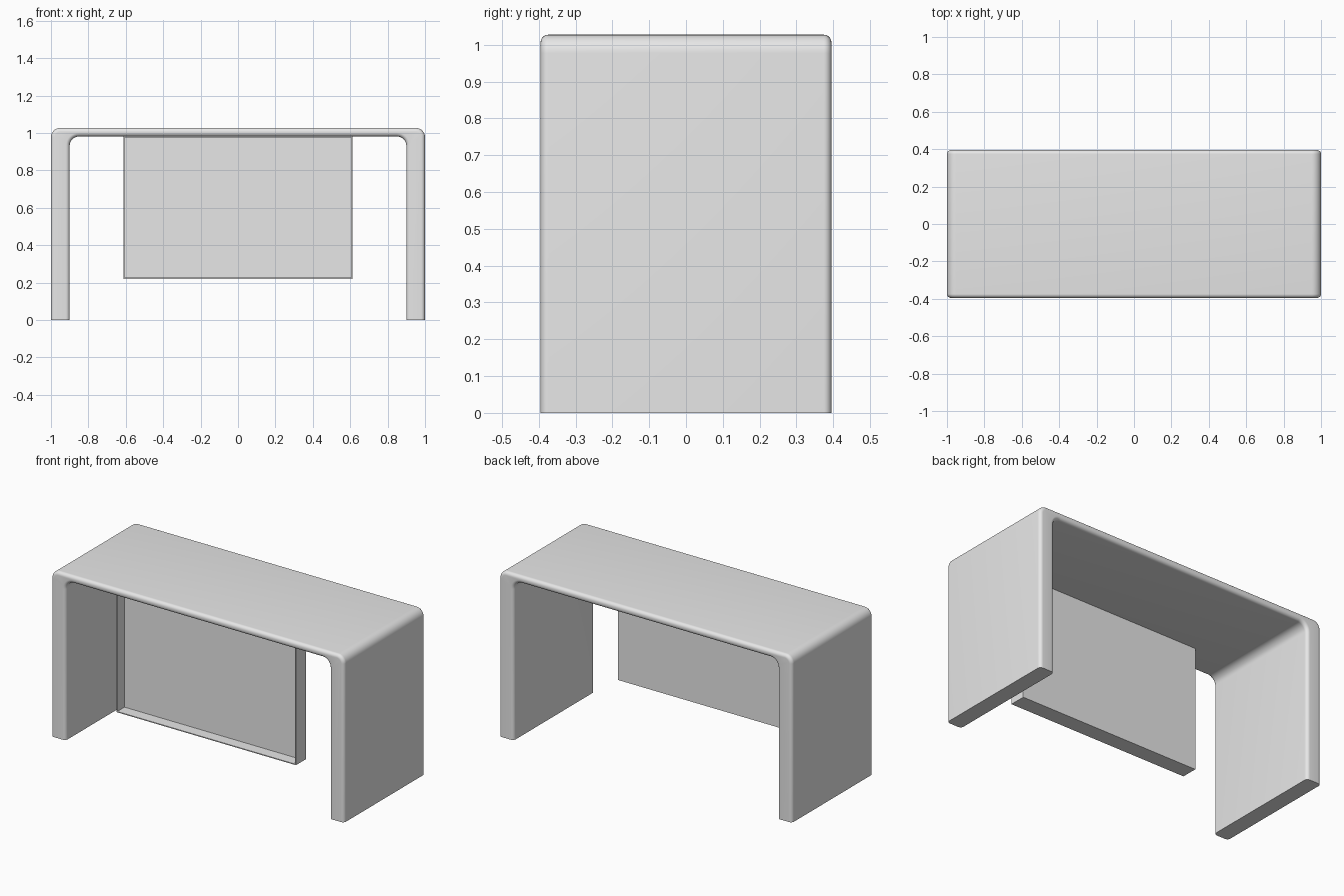
import bpy
import bmesh
from math import sin, cos, pi, radians

cube = bpy.data.objects.get("Cube")
if cube:
    bpy.data.objects.remove(cube)

grey = bpy.data.materials.new("light_grey")
grey.use_nodes = True
colour = (0.8, 0.8, 0.8, 1)
grey.diffuse_color = colour
grey.node_tree.nodes["Principled BSDF"].inputs["Base Color"].default_value = colour

HEIGHT, UNDERSIDE = 1.027, 0.981
DEPTH = 0.395          # half depth
EDGE = 0.021           # rounding of the long front and back edges
STEPS = 8


def finish(name, bm):
    bmesh.ops.recalc_face_normals(bm, faces=bm.faces)
    mesh = bpy.data.meshes.new(name)
    bm.to_mesh(mesh)
    bm.free()
    mesh.materials.append(grey)
    obj = bpy.data.objects.new(name, mesh)
    bpy.context.collection.objects.link(obj)
    return obj


def half_arch(width, top, radius):
    """Right half of an arch outline, from the foot up to the top."""
    pts = [(width, 0)]
    for i in range(STEPS + 1):
        a = pi / 2 * i / STEPS
        pts.append((width - radius + radius * cos(a), top - radius + radius * sin(a)))
    return pts


def arch(width, top, radius):
    right = half_arch(width, top, radius)
    return right + [(-x, z) for x, z in reversed(right)]


def desk_outline(inset):
    outer = arch(1 - inset, HEIGHT - inset, 0.05 - inset)
    inner = arch(0.9 + inset, UNDERSIDE + inset, 0.05 + inset)
    return outer + inner[::-1]


# Desk body: top and two slab legs in one rounded arch, lofted front to back
front = []
for i in range(STEPS + 1):
    a = pi / 2 * i / STEPS
    front.append((EDGE * (1 - sin(a)), -DEPTH + EDGE * (1 - cos(a))))
stations = front + [(inset, -y) for inset, y in reversed(front)]

bm = bmesh.new()
rings = [[bm.verts.new((x, y, z)) for x, z in desk_outline(inset)] for inset, y in stations]
for a, b in zip(rings, rings[1:]):
    for i in range(len(a)):
        j = (i + 1) % len(a)
        bm.faces.new((a[i], a[j], b[j], b[i]))
bm.faces.new(rings[0])
bm.faces.new(rings[-1])
desk = finish("desk_body", bm)
bpy.context.view_layer.objects.active = desk
desk.select_set(True)
bpy.ops.object.shade_smooth_by_angle(angle=radians(35))

# Modesty panel: shallow tray hung below the top, open to the front
bm = bmesh.new()
bmesh.ops.create_cube(bm, size=1)
for v in bm.verts:
    v.co.x *= 1.225
    v.co.y = v.co.y * 0.1 - 0.26
    v.co.z = UNDERSIDE if v.co.z > 0 else 0.22
bm.normal_update()
face = min(bm.faces, key=lambda f: f.calc_center_median().y)
bmesh.ops.inset_region(bm, faces=[face], thickness=0.008)
floor = bmesh.ops.extrude_face_region(bm, geom=[face])
bmesh.ops.delete(bm, geom=[face], context="FACES_ONLY")
verts = [g for g in floor["geom"] if isinstance(g, bmesh.types.BMVert)]
bmesh.ops.translate(bm, verts=verts, vec=(0, 0.07, 0))
finish("modesty_panel", bm)
